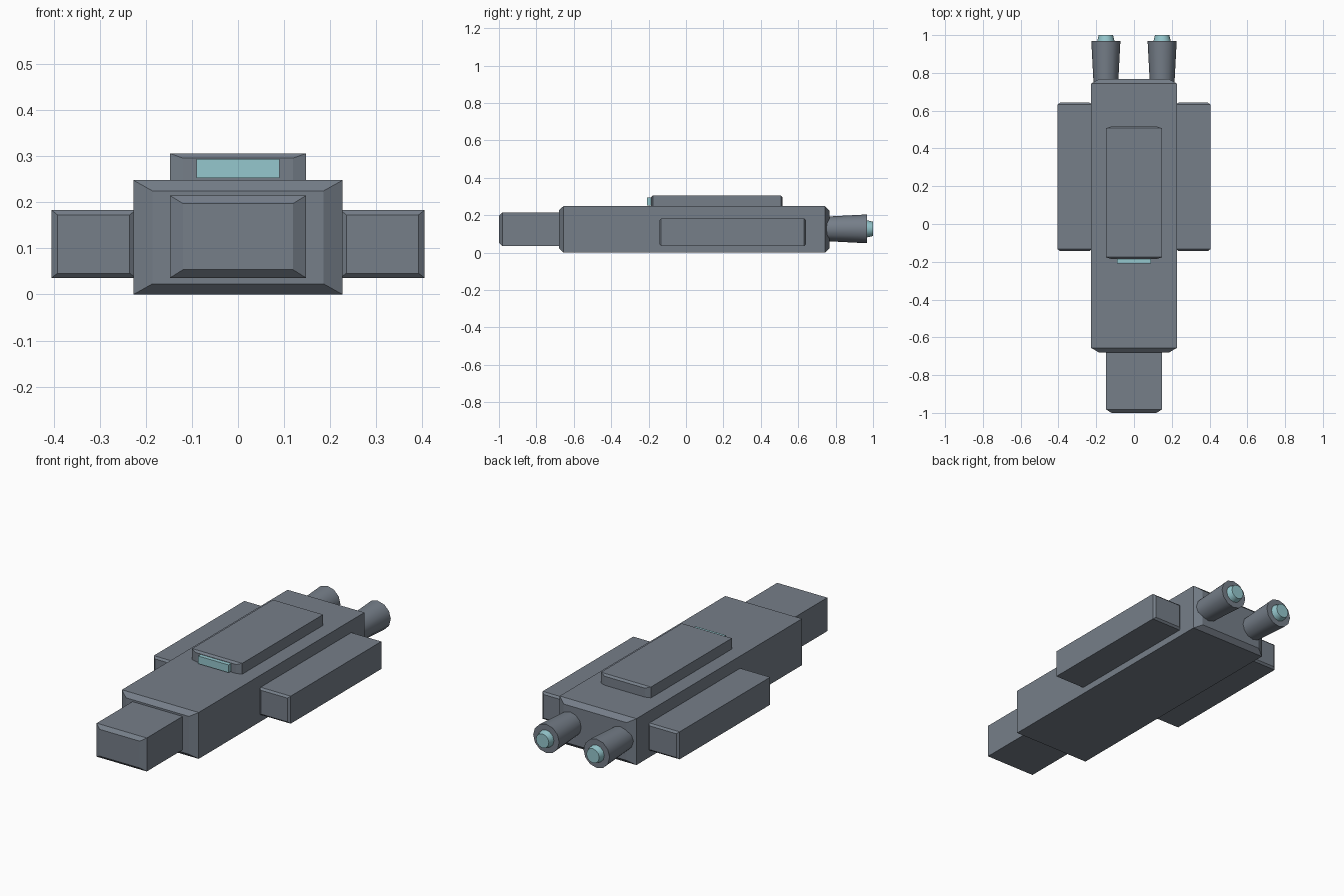
import bpy, bmesh, math
from mathutils import Matrix

cube = bpy.data.objects.get("Cube")
if cube:
    bpy.data.objects.remove(cube, do_unlink=True)


def material(name, rgb):
    mat = bpy.data.materials.new(name)
    mat.use_nodes = True
    mat.diffuse_color = (*rgb, 1)
    mat.node_tree.nodes["Principled BSDF"].inputs["Base Color"].default_value = (*rgb, 1)
    return mat


hull_grey = material("hull grey", (0.18, 0.21, 0.25))
glow_cyan = material("glow cyan", (0.30, 0.57, 0.61))


def finish(name, bm, mat):
    bmesh.ops.recalc_face_normals(bm, faces=bm.faces[:])
    mesh = bpy.data.meshes.new(name)
    bm.to_mesh(mesh)
    bm.free()
    mesh.materials.append(mat)
    obj = bpy.data.objects.new(name, mesh)
    bpy.context.collection.objects.link(obj)
    return obj


def block(name, x, y, z, mat=hull_grey, inset=None):
    """Box whose front and back faces are inset by (x, z) and pushed out by depth."""
    bm = bmesh.new()
    dx, dz, depth = inset or (0, 0, 0)
    size = (x[1] - x[0], y[1] - y[0] - 2 * depth, z[1] - z[0])
    bmesh.ops.create_cube(bm, size=1)
    bmesh.ops.scale(bm, vec=size, verts=bm.verts[:])
    if inset:
        ends = [f for f in bm.faces if abs(f.normal.y) > 0.9]
        for face in bmesh.ops.extrude_discrete_faces(bm, faces=ends)["faces"]:
            for v in face.verts:
                v.co.x -= math.copysign(dx, v.co.x)
                v.co.y += math.copysign(depth, v.co.y)
                v.co.z -= math.copysign(dz, v.co.z)
    centre = [(a + b) / 2 for a, b in (x, y, z)]
    bmesh.ops.translate(bm, vec=centre, verts=bm.verts[:])
    return finish(name, bm, mat)


def tube(name, x, z, y, radii, mat):
    """Tapered round part lying along y, radii given front then back."""
    bm = bmesh.new()
    bmesh.ops.create_cone(bm, cap_ends=True, segments=12, radius1=radii[0],
                          radius2=radii[1], depth=y[1] - y[0])
    place = Matrix.Translation((x, sum(y) / 2, z)) @ Matrix.Rotation(-math.pi / 2, 4, "X")
    bmesh.ops.transform(bm, matrix=place, verts=bm.verts[:])
    for face in bm.faces:
        face.smooth = len(face.verts) == 4
    obj = finish(name, bm, mat)
    bpy.ops.object.select_all(action="DESELECT")
    bpy.context.view_layer.objects.active = obj
    obj.select_set(True)
    bpy.ops.object.shade_smooth_by_angle(angle=math.radians(40))


# Hull, prow and bridge
block("main_hull", (-0.227, 0.227), (-0.68, 0.767), (0, 0.248), inset=(0.041, 0.023, 0.024))
block("prow", (-0.148, 0.148), (-1, -0.62), (0.036, 0.215), inset=(0.029, 0.018, 0.018))
block("bridge", (-0.148, 0.148), (-0.186, 0.517), (0.2, 0.306), inset=(0.029, 0.01, 0.01))
block("bridge_window", (-0.09, 0.09), (-0.208, -0.17), (0.253, 0.294), glow_cyan)

# Side pods and engines
for side, s in (("left", 1), ("right", -1)):
    block(side + "_pod", sorted((s * 0.222, s * 0.405)), (-0.143, 0.642), (0.036, 0.183),
          inset=(0.013, 0.01, 0.01))
    tube(side + "_engine", s * 0.149, 0.127, (0.72, 0.968), (0.064, 0.077), hull_grey)
    tube(side + "_engine_glow", s * 0.149, 0.127, (0.95, 1.0), (0.05, 0.038), glow_cyan)
